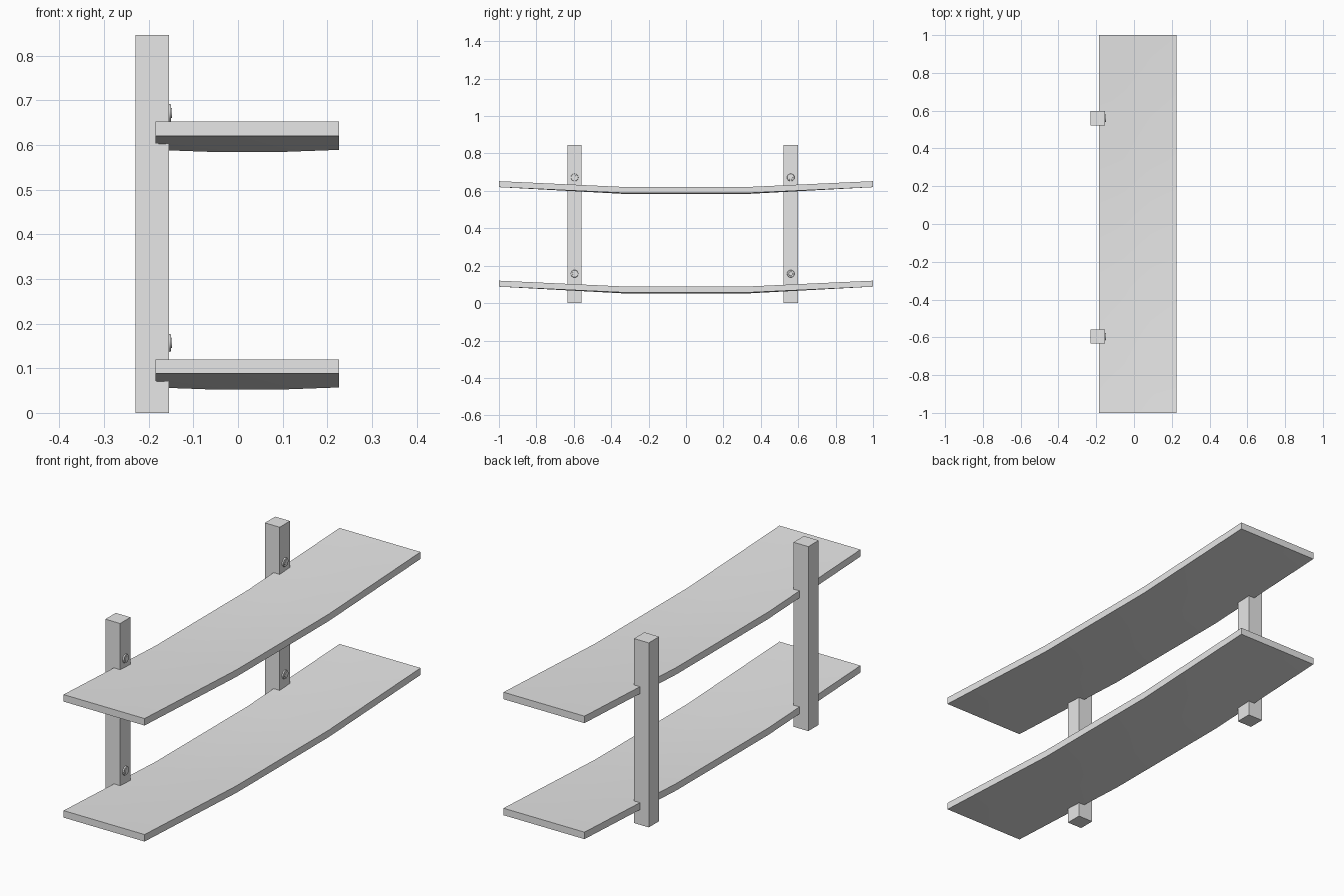
import bpy
import bmesh
import math
from mathutils import Matrix, Vector

cube = bpy.data.objects.get("Cube")
if cube:
    bpy.data.objects.remove(cube, do_unlink=True)

# Single plain grey
grey = bpy.data.materials.new("plain_grey")
grey.use_nodes = True
grey.diffuse_color = (0.8, 0.8, 0.8, 1)
grey.node_tree.nodes["Principled BSDF"].inputs["Base Color"].default_value = (0.8, 0.8, 0.8, 1)

POST_X, POST_W, POST_H = -0.192, 0.075, 0.846
POST_Y = {"front": -0.596, "back": 0.56}
SHELF_TOP = {"lower": 0.12, "upper": 0.652}
SHELF_X = (-0.185, 0.226)
THICK = 0.032


def finish(name, bm, angle=None):
    bmesh.ops.recalc_face_normals(bm, faces=bm.faces)
    mesh = bpy.data.meshes.new(name)
    bm.to_mesh(mesh)
    bm.free()
    mesh.materials.append(grey)
    obj = bpy.data.objects.new(name, mesh)
    bpy.context.collection.objects.link(obj)
    if angle:
        bpy.ops.object.select_all(action='DESELECT')
        obj.select_set(True)
        bpy.context.view_layer.objects.active = obj
        bpy.ops.object.shade_smooth_by_angle(angle=math.radians(angle))
    return obj


def sag(i, j):
    """Drop of the plank: straight ends, lowest in the middle."""
    if j in (0, 3):
        return 0.0
    return 0.036 if i in (1, 2) else 0.031


def add_shelf(name, top):
    bm = bmesh.new()
    grid = []
    for i in range(4):
        x = SHELF_X[0] + (SHELF_X[1] - SHELF_X[0]) * i / 3
        grid.append([bm.verts.new((x, -1 + 2 * j / 3, top - sag(i, j))) for j in range(4)])
    faces = [bm.faces.new((grid[i][j], grid[i + 1][j], grid[i + 1][j + 1], grid[i][j + 1]))
             for i in range(3) for j in range(3)]
    # Thicken the sagging sheet straight down
    res = bmesh.ops.extrude_face_region(bm, geom=faces, use_keep_orig=True)
    verts = [g for g in res["geom"] if isinstance(g, bmesh.types.BMVert)]
    bmesh.ops.translate(bm, verts=verts, vec=Vector((0, 0, -THICK)))
    finish(name, bm, 30)


def add_post(name, y):
    bm = bmesh.new()
    bmesh.ops.create_cube(bm, size=1, matrix=Matrix.Translation((POST_X, y, POST_H / 2))
                          @ Matrix.Diagonal((POST_W, POST_W, POST_H, 1)))
    finish(name, bm)


def add_bolt(name, y, z):
    # Low round head with a raised centre
    bm = bmesh.new()
    face_x = POST_X + POST_W / 2
    for radius, depth in ((0.022, 0.010), (0.013, 0.014)):
        bmesh.ops.create_cone(bm, cap_ends=True, segments=16, radius1=radius, radius2=radius * 0.85,
                              depth=depth, matrix=Matrix.Translation((face_x, y, z))
                              @ Matrix.Rotation(math.pi / 2, 4, 'Y'))
    finish(name, bm, 30)


for level, top in SHELF_TOP.items():
    add_shelf(level + "_shelf", top)

for side, y in POST_Y.items():
    add_post(side + "_post", y)
    for level, top in SHELF_TOP.items():
        add_bolt(f"{side}_{level}_bolt", y, top + 0.02 + (0.017 if level == "lower" else 0))
